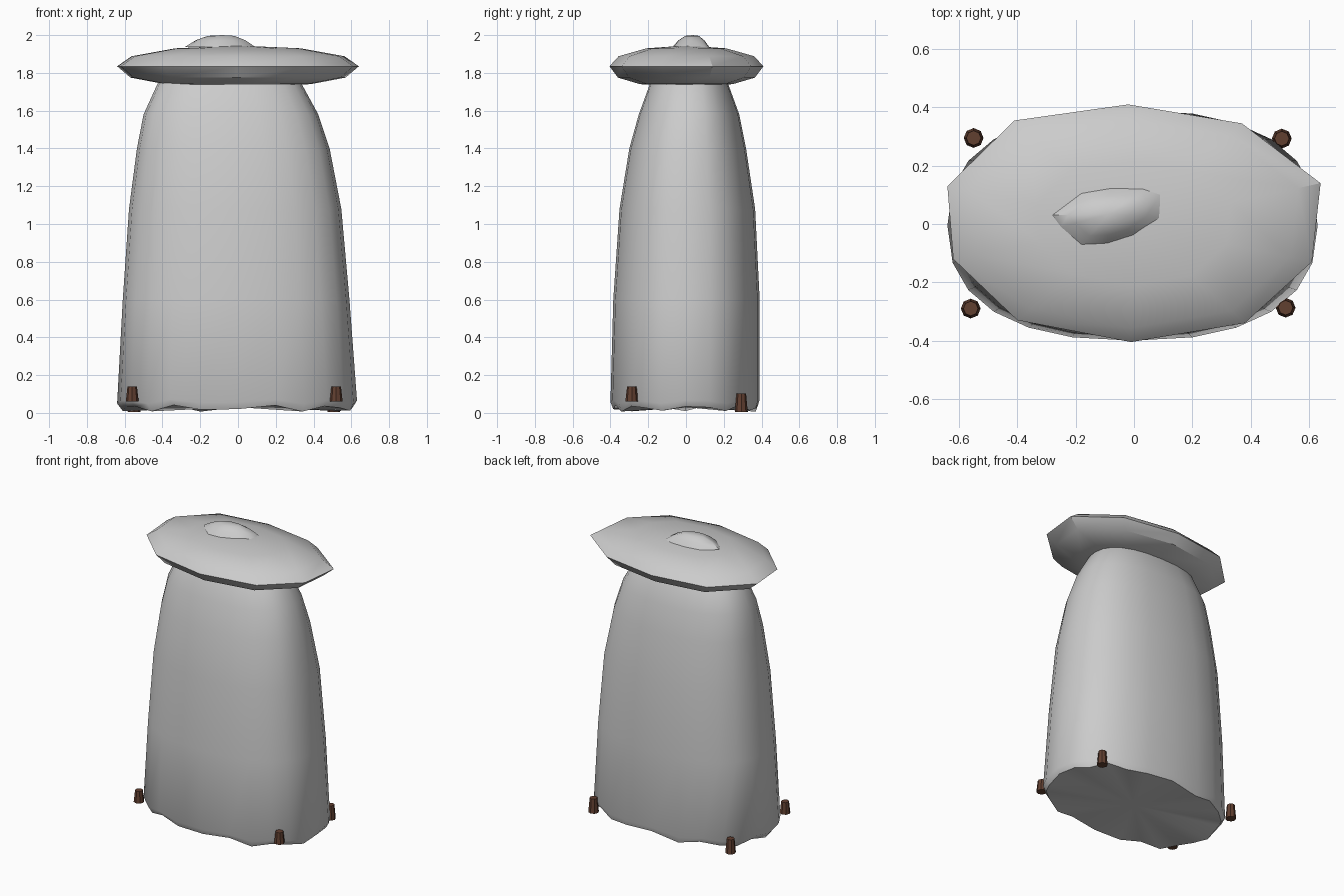
import bpy, bmesh, math

if "Cube" in bpy.data.objects:
    bpy.data.objects.remove(bpy.data.objects["Cube"])


def finish(name, bm, angle=40, color=None):
    bmesh.ops.recalc_face_normals(bm, faces=bm.faces[:])
    me = bpy.data.meshes.new(name)
    bm.to_mesh(me)
    bm.free()
    ob = bpy.data.objects.new(name, me)
    bpy.context.collection.objects.link(ob)
    if color:
        mat = bpy.data.materials.new(name + "_colour")
        mat.diffuse_color = color
        mat.use_nodes = True
        mat.node_tree.nodes["Principled BSDF"].inputs["Base Color"].default_value = mat.diffuse_color
        me.materials.append(mat)
    bpy.ops.object.select_all(action='DESELECT')
    ob.select_set(True)
    bpy.context.view_layer.objects.active = ob
    if angle:
        bpy.ops.object.shade_smooth_by_angle(angle=math.radians(angle))
    return ob


def loft(rings, start=None, end=None):
    """Skin a stack of rings; optional centre points close each end."""
    bm = bmesh.new()
    rows = [[bm.verts.new(p) for p in r] for r in rings]
    n = len(rows[0])
    for a, b in zip(rows, rows[1:]):
        for i in range(n):
            j = (i + 1) % n
            bm.faces.new((a[i], a[j], b[j], b[i]))
    for row, tip in ((rows[0], start), (rows[-1], end)):
        if tip:
            c = bm.verts.new(tip)
            for i in range(n):
                bm.faces.new((row[i], row[(i + 1) % n], c))
        else:
            bm.faces.new(row)
    return bm


def oval(x0, x1, y0, y1, z, n=24, power=2.4):
    pts = []
    for i in range(n):
        a = 2 * math.pi * i / n
        c, s = math.cos(a), math.sin(a)
        u = math.copysign(abs(c) ** (2 / power), c)
        v = math.copysign(abs(s) ** (2 / power), s)
        pts.append(((x0 + x1) / 2 + u * (x1 - x0) / 2,
                    (y0 + y1) / 2 + v * (y1 - y0) / 2, z))
    return pts


# Draped cover: x and y extents at each height
levels = [(-.61, .61, -.385, .38, .025), (-.64, .63, -.40, .39, .06),
          (-.61, .59, -.385, .39, .60), (-.577, .547, -.352, .366, 1.08),
          (-.535, .485, -.30, .318, 1.40), (-.50, .425, -.25, .282, 1.58),
          (-.425, .335, -.19, .222, 1.745), (-.36, .27, -.15, .18, 1.80)]
rings = [oval(*l) for l in levels]
# Uneven hem
for r, amp in ((0, .018), (1, .012)):
    rings[r] = [(x, y, z + amp * math.sin(2.4 * i + .5))
                for i, (x, y, z) in enumerate(rings[r])]
finish("cover", loft(rings, start=(0, 0, .03)), 50)

# Lens-shaped lid with a ten-sided rim
rim = [(.64, .14), (.37, .345), (-.02, .41), (-.41, .355), (-.64, .13),
       (-.62, -.12), (-.40, -.33), (-.01, -.405), (.38, -.34), (.61, -.13)]
lid = [[(x * s, y * s, z) for x, y in rim]
       for s, z in ((.60, 1.74), (.89, 1.775), (1, 1.835), (.88, 1.888), (.52, 1.93))]
finish("lid", loft(lid, (0, 0, 1.735), (0, 0, 1.945)), 35)

# Small lump on the lid
outline = [(-.28, .03), (-.18, .105), (-.08, .122), (.03, .12), (.09, .10),
           (.09, .02), (0, -.04), (-.09, -.066), (-.18, -.07), (-.25, -.01)]
cx, cy = -.085, .035
lump = [[(cx + (x - cx) * s, cy + (y - cy) * s, z) for x, y in outline]
        for s, z in ((1, 1.938), (.72, 1.972), (.38, 1.996))]
finish("lid_lump", loft(lump, end=(cx, cy, 2.0)), 50)

# Tapered wooden pegs at the corners
pegs = {"front_left": (-.56, -.29, .06), "front_right": (.52, -.287, .06),
        "back_left": (-.55, .295, .004), "back_right": (.507, .293, .004)}
for where, (px, py, pz) in pegs.items():
    h = .08 if py < 0 else .098
    r = [oval(px - a, px + a, py - a, py + a, z, 8, 2)
         for a, z in ((.034, pz), (.025, pz + h))]
    finish("peg_" + where, loft(r), 0, (.12, .05, .03, 1))
